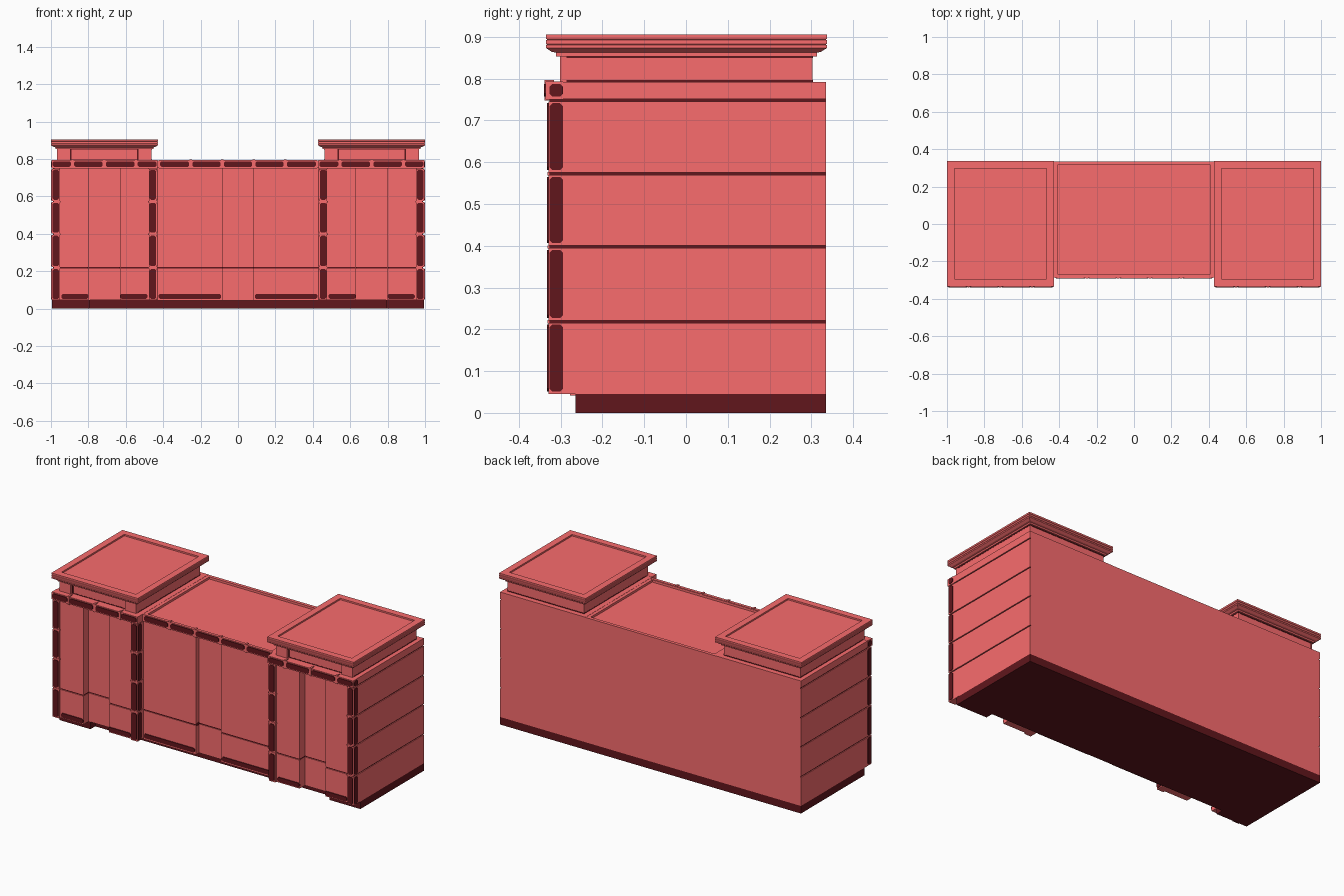
import bpy, bmesh
from mathutils import Matrix

if "Cube" in bpy.data.objects:
    bpy.data.objects.remove(bpy.data.objects["Cube"])


def material(name, col):
    m = bpy.data.materials.new(name)
    m.diffuse_color = (*col, 1)
    m.use_nodes = True
    m.node_tree.nodes["Principled BSDF"].inputs["Base Color"].default_value = m.diffuse_color
    return m


RED = material("red_panel", (0.95, 0.15, 0.155))
DARK = material("dark_trim", (0.12, 0.008, 0.012))


def finish(name, bm, mat):
    bmesh.ops.recalc_face_normals(bm, faces=bm.faces)
    me = bpy.data.meshes.new(name)
    bm.to_mesh(me)
    bm.free()
    me.materials.append(mat)
    ob = bpy.data.objects.new(name, me)
    bpy.context.collection.objects.link(ob)
    return ob


def mirrored(items):
    """Each (x0, x1, ...) entry plus its copy across x = 0."""
    return items + [(-b[1], -b[0], *b[2:]) for b in items]


def add_box(bm, x0, x1, y0, y1, z0, z1):
    m = Matrix.Translation(((x0 + x1) / 2, (y0 + y1) / 2, (z0 + z1) / 2))
    m = m @ Matrix.Diagonal((x1 - x0, y1 - y0, z1 - z0, 1))
    return bmesh.ops.create_cube(bm, size=1, matrix=m)["verts"]


def boxes(name, items, mat=RED):
    bm = bmesh.new()
    for b in items:
        add_box(bm, *b)
    return finish(name, bm, mat)


def pads(name, items, axis, c=0.007):
    """Chamfer-cornered plates: the corner edges along the given axis are cut."""
    bm = bmesh.new()
    for b in items:
        vs = set(add_box(bm, *b))
        edges = [e for e in bm.edges if e.verts[0] in vs and
                 abs((e.verts[0].co - e.verts[1].co).normalized()[axis]) > 0.9]
        bmesh.ops.bevel(bm, geom=edges, offset=c, segments=1, affect='EDGES')
    return finish(name, bm, DARK)


def stack(name, x0, x1, y0, y1, profile, mat=RED):
    """Rectangular moulding: profile holds (inset, z) from bottom to top."""
    bm = bmesh.new()
    prev = None
    for i, z in profile:
        ring = [bm.verts.new(p) for p in ((x0 + i, y0 + i, z), (x1 - i, y0 + i, z),
                                          (x1 - i, y1 - i, z), (x0 + i, y1 - i, z))]
        if prev:
            for k in range(4):
                bm.faces.new((prev[k], prev[(k + 1) % 4], ring[(k + 1) % 4], ring[k]))
        else:
            bm.faces.new(ring[::-1])
        prev = ring
    bm.faces.new(prev)
    return finish(name, bm, mat)


BACK = 0.335
COURSES = [(0.045, 0.215), (0.221, 0.394), (0.400, 0.569), (0.575, 0.745)]
JOINTS = [0.218, 0.397, 0.572]

# plinth (set further back between its end blocks) and main carcass
boxes("plinth", [(-0.79, 0.79, -0.22, BACK, 0, 0.045)]
      + mirrored([(0.79, 0.995, -0.265, BACK, 0, 0.045)]), DARK)
boxes("carcass", [(-0.988, 0.988, -0.245, BACK, 0.045, 0.765)])

# side cladding in courses with dark grooves between
boxes("side_course", mirrored([(0.98, 0.995, -0.295, BACK, a, b) for a, b in COURSES]))
boxes("side_groove", mirrored([(0.98, 0.990, -0.327, BACK - 0.001, z - 0.0035, z + 0.0035)
                               for z in JOINTS + [0.748]]), DARK)
boxes("tower_top_slab", mirrored([(0.43, 0.995, -0.30, BACK, 0.751, 0.792)]))

# countertop between the towers, with a shallow recess
stack("centre_top", -0.43, 0.43, -0.287, BACK,
      [(0, 0.751), (0, 0.791), (0.02, 0.791), (0.0202, 0.778)])

# tower front panels: two proud leaves and a set-back strip
panels, grooves = [], []
for x0, x1, y in ((0.475, 0.63, -0.318), (0.63, 0.80, -0.268), (0.80, 0.955, -0.318)):
    panels += [(x0, x1, y, -0.24, 0.045, 0.215), (x0, x1, y, -0.24, 0.223, 0.752)]
    grooves.append((x0 + 0.001, x1 - 0.001, y + 0.006, -0.24, 0.21, 0.23))
boxes("tower_front_panel", mirrored(panels))
boxes("tower_front_groove", mirrored(grooves), DARK)

# centre front panels
panels, grooves = [], []
for x0, x1, y in ((-0.43, -0.082, -0.278), (-0.082, 0.082, -0.25), (0.082, 0.43, -0.278)):
    panels += [(x0, x1, y, -0.24, 0.042, 0.215), (x0, x1, y, -0.24, 0.223, 0.752)]
    grooves.append((x0, x1, y + 0.004, -0.24, 0.21, 0.23))
boxes("centre_front_panel", panels)
boxes("centre_front_groove", grooves, DARK)

# kick pads low on the front
pads("tower_kick_pad", mirrored([(0.485, 0.63, -0.323, -0.31, 0.052, 0.078),
                                 (0.80, 0.945, -0.323, -0.31, 0.052, 0.078)]), 1)
pads("centre_kick_pad", mirrored([(0.09, 0.425, -0.283, -0.27, 0.052, 0.078)]), 1)

# corner columns with padded faces and joint bars
blocks, fronts, sides, bars = [], [], [], []
for x0, x1 in ((0.434, 0.477), (0.953, 0.996)):
    for a, b in COURSES:
        blocks.append((x0, x1, -0.329, -0.24, a, b))
        fronts.append((x0 + 0.005, x1 - 0.005, -0.333, -0.32, a + 0.006, b - 0.004))
        px = (x0 - 0.004, x0 + 0.01) if x0 < 0.5 else (x1 - 0.01, x1 + 0.003)
        sides.append((*px, -0.327, -0.294, a + 0.006, b - 0.004))
    bars += [(x0 - 0.003, min(x1 + 0.003, 0.985), -0.331, -0.26, z - 0.004, z + 0.004)
             for z in JOINTS]
boxes("column_block", mirrored(blocks))
pads("column_front_pad", mirrored(fronts), 1)
pads("column_side_pad", mirrored(sides), 0)
boxes("column_joint", mirrored(bars))

# fascia rail: padded pieces with small clips at the joints
rail, rail_pads, clips = [], [], []


def fascia(cuts, y):
    for a, b in zip(cuts, cuts[1:]):
        # only the front part is proud; the slab behind carries the top
        rail.append((a + 0.003, b - 0.003, y, y + 0.042, 0.750, 0.793))
        rail_pads.append((a + 0.009, b - 0.009, y - 0.004, y + 0.01, 0.757, 0.787))
    clips.extend((c - 0.006, c + 0.006, y - 0.003, y + 0.02, 0.748, 0.797) for c in cuts[1:-1])


fascia([-0.425, -0.253, -0.084, 0.084, 0.253, 0.425], -0.288)
fascia([0.427, 0.545, 0.715, 0.885, 1.0], -0.336)
fascia([-1.0, -0.885, -0.715, -0.545, -0.427], -0.336)
rail = [b if b[2] < -0.3 else (*b[:3], b[2] + 0.018, *b[4:]) for b in rail]
boxes("fascia_rail", rail)
pads("fascia_pad", rail_pads, 1)
boxes("fascia_clip", clips)
pads("fascia_side_pad", mirrored([(0.98, 1.0, -0.327, -0.294, 0.757, 0.787)]), 0)

# raised necks with front corner posts and dark edge beads
boxes("cap_neck", mirrored([(0.465, 0.965, -0.285, 0.302, 0.785, 0.858)]))
boxes("neck_post", mirrored([(0.462, 0.535, -0.302, -0.27, 0.785, 0.858),
                             (0.895, 0.968, -0.302, -0.27, 0.785, 0.858),
                             (0.462, 0.47, -0.302, 0.303, 0.785, 0.858),
                             (0.96, 0.968, -0.302, 0.303, 0.785, 0.858)]))
boxes("neck_bead", mirrored([(0.461, 0.969, -0.286, 0.304, z, z + 0.005)
                             for z in (0.791, 0.849)]
                            + [(x, x + 0.005, -0.288, -0.27, 0.785, 0.858)
                               for x in (0.535, 0.89)]), DARK)

# moulded caps with recessed tops
CAP = [(0.024, 0.853), (0.024, 0.862), (0.014, 0.864), (0, 0.873), (0, 0.880),
       (0.003, 0.8815), (0, 0.883), (0, 0.892), (0.003, 0.8935), (0, 0.895),
       (0, 0.905), (0.04, 0.905), (0.0402, 0.896)]
for side, x0, x1 in (("right", 0.428, 1.0), ("left", -1.0, -0.428)):
    stack(side + "_cap", x0, x1, -0.335, 0.337, CAP)
